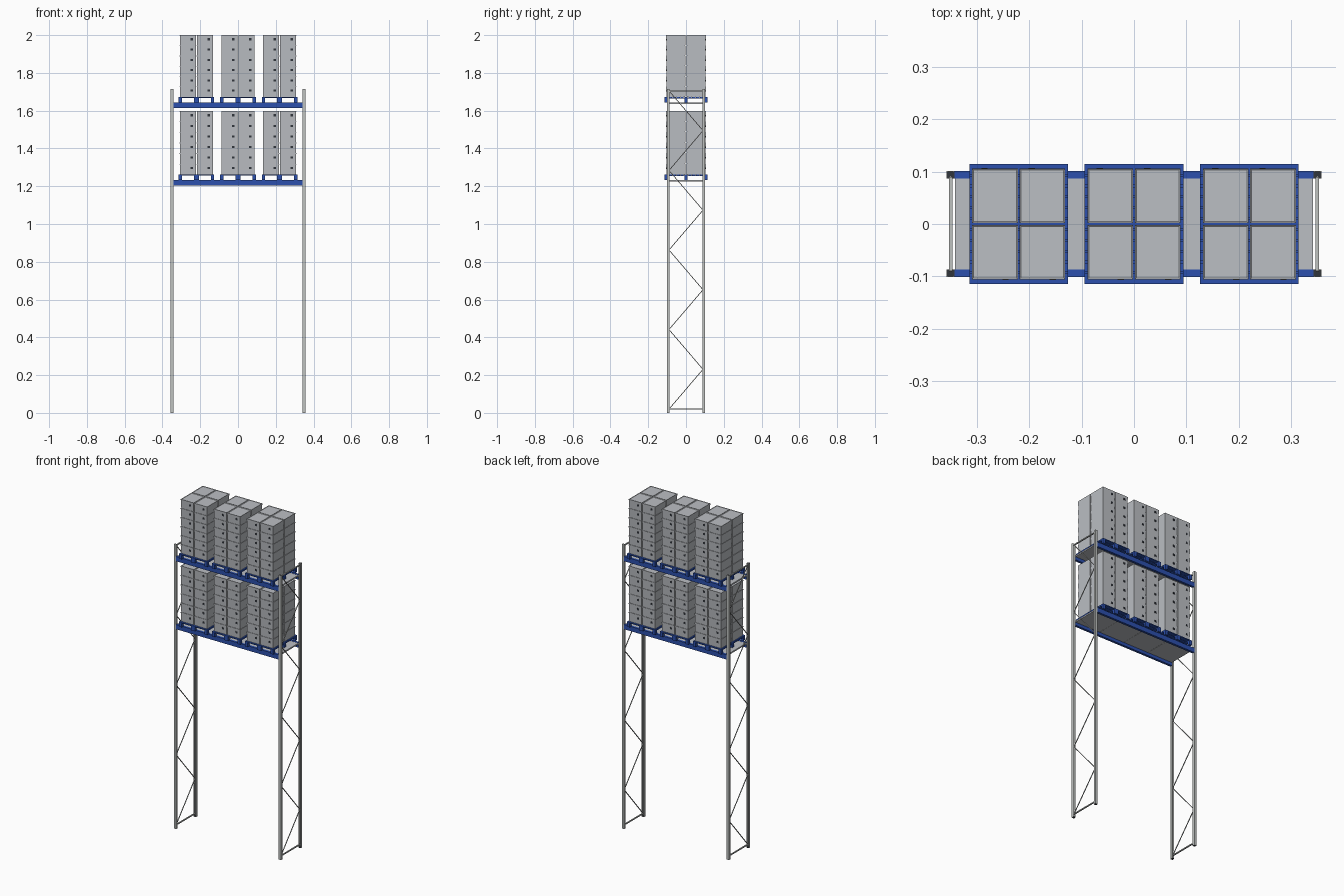
import bpy, bmesh, math
from mathutils import Vector, Matrix

if "Cube" in bpy.data.objects:
    bpy.data.objects.remove(bpy.data.objects["Cube"], do_unlink=True)


def material(name, rgb):
    m = bpy.data.materials.new(name)
    m.use_nodes = True
    m.diffuse_color = (*rgb, 1)
    m.node_tree.nodes["Principled BSDF"].inputs["Base Color"].default_value = (*rgb, 1)
    return m


GREY = material("carton grey", (0.50, 0.52, 0.55))
STEEL = material("galvanised steel", (0.52, 0.54, 0.53))
BLUE = material("beam blue", (0.025, 0.08, 0.42))
DARK = material("dark grey", (0.03, 0.035, 0.045))


def add_box(bm, x0, x1, y0, y1, z0, z1, mat=0):
    """Axis-aligned block between two corners."""
    size = Vector((x1 - x0, y1 - y0, z1 - z0))
    mid = Vector((x0 + x1, y0 + y1, z0 + z1)) / 2
    mtx = Matrix.Translation(mid) @ Matrix.Diagonal((*size, 1))
    verts = bmesh.ops.create_cube(bm, size=1, matrix=mtx)["verts"]
    for f in {f for v in verts for f in v.link_faces}:
        f.material_index = mat
    return verts


def add_bar(bm, a, b, width, height):
    """Straight bar from a to b."""
    a, b = Vector(a), Vector(b)
    d = b - a
    mtx = (Matrix.Translation((a + b) / 2) @ d.to_track_quat('Z', 'X').to_matrix().to_4x4()
           @ Matrix.Diagonal((width, height, d.length, 1)))
    bmesh.ops.create_cube(bm, size=1, matrix=mtx)


def finish(name, bm, *mats):
    mesh = bpy.data.meshes.new(name)
    bm.to_mesh(mesh)
    bm.free()
    for m in mats:
        mesh.materials.append(m)
    ob = bpy.data.objects.new(name, mesh)
    bpy.context.collection.objects.link(ob)
    return ob


# Main dimensions
POST_IN, POST_OUT = 0.342, 0.357
Y_IN, Y_OUT = 0.087, 0.101
POST_TOP = 1.715
BEAM_H = 0.028
PALLET_H = 0.03
PALLET_X, PALLET_Y = 0.094, 0.114
LEVELS = {"lower": (1.205, 1.598), "upper": (1.615, 2.0)}
ROWS = 6


def post(sx, sy, name):
    # Open channel post, mouth turned to the bracing, on a dark foot
    bm = bmesh.new()
    xs = sorted((sx * POST_IN, sx * POST_OUT))
    t = 0.002
    ys = sorted((sy * Y_OUT, sy * (Y_OUT - t)))
    add_box(bm, *xs, *ys, 0, POST_TOP)
    flange = sorted((sy * (Y_OUT - t), sy * Y_IN))
    add_box(bm, xs[0], xs[0] + t, *flange, 0, POST_TOP)
    add_box(bm, xs[1] - t, xs[1], *flange, 0, POST_TOP)
    foot = sorted((sy * Y_OUT, sy * Y_IN))
    add_box(bm, *xs, *foot, 0, 0.004, 1)
    finish(name, bm, STEEL, DARK)


def bracing(sx, name):
    # Zigzag rods plus a horizontal tie at the top and bottom
    bm = bmesh.new()
    x = sx * (POST_IN + POST_OUT) / 2
    y, steps, bottom, top = 0.09, 8, 0.02, 1.705
    points = [(x, -y if i % 2 == 0 else y, bottom + (top - bottom) * i / steps)
              for i in range(steps + 1)]
    for a, b in zip(points, points[1:]):
        add_bar(bm, a, b, 0.004, 0.004)
    for z in (bottom, top):
        add_box(bm, x - 0.0035, x + 0.0035, -y, y, z - 0.003, z + 0.003)
    finish(name, bm, STEEL)


def beam(sy, z, name):
    bm = bmesh.new()
    ys = sorted((sy * Y_IN, sy * Y_OUT))
    add_box(bm, -POST_IN, POST_IN, *ys, z, z + BEAM_H)
    finish(name, bm, BLUE)


def shelf_deck(z, name):
    # Four sheet panels side by side between the beams
    bm = bmesh.new()
    n = 4
    w = 2 * POST_IN / n
    for i in range(n):
        x = -POST_IN + i * w
        add_box(bm, x + 0.0005, x + w - 0.0005, -Y_IN, Y_IN, z + 0.019, z + BEAM_H - 0.001)
    finish(name, bm, GREY)


def pallet(cx, z, name):
    # Nine blocks, three stringers and a slatted top
    bm = bmesh.new()
    slat, stringer = 0.005, 0.004
    z_str = z + PALLET_H - slat - stringer
    for x, hw in ((-PALLET_X + 0.009, 0.009), (0, 0.013), (PALLET_X - 0.009, 0.009)):
        add_box(bm, cx + x - hw, cx + x + hw, -PALLET_Y, PALLET_Y, z_str, z_str + stringer)
        for y in (-PALLET_Y + 0.008, 0, PALLET_Y - 0.008):
            add_box(bm, cx + x - hw, cx + x + hw, y - 0.008, y + 0.008, z, z_str)
    n = 11
    pitch = 2 * PALLET_Y / n
    for i in range(n):
        y = -PALLET_Y + (i + 0.5) * pitch
        hw = pitch * (0.5 if i in (0, n - 1) else 0.42)
        add_box(bm, cx - PALLET_X, cx + PALLET_X, y - hw, y + hw,
                z + PALLET_H - slat, z + PALLET_H)
    finish(name, bm, BLUE)


def carton_stack(cx, z0, z1, name):
    # Two by two columns of tapered cartons with a dark mark on the outer face
    bm = bmesh.new()
    h = (z1 - z0) / ROWS
    w, d, taper = 0.087, 0.104, 0.95
    for sx in (-1, 1):
        for sy in (-1, 1):
            x, y = cx + sx * 0.045, sy * 0.0535
            for r in range(ROWS):
                z = z0 + r * h
                verts = add_box(bm, x - w / 2, x + w / 2, y - d / 2, y + d / 2, z, z + h)
                for v in verts:
                    if v.co.z < z + h / 2:
                        v.co.x = x + (v.co.x - x) * taper
                        v.co.y = y + (v.co.y - y) * taper
                if r == ROWS - 1:
                    # Rim around the lid of the top carton
                    lid = [f for f in {f for v in verts for f in v.link_faces}
                           if f.calc_center_median().z > z + h * 0.9]
                    bmesh.ops.inset_region(bm, faces=lid, thickness=0.004, depth=-0.002)
                mx, face = x - sy * 0.02, y + sy * (d / 2 - 0.001)
                add_box(bm, mx - 0.006, mx + 0.006, face - 0.002, face + 0.002,
                        z + h * 0.5, z + h * 0.7, 1)
    bmesh.ops.recalc_face_normals(bm, faces=bm.faces)
    finish(name, bm, GREY, DARK)


# End frames
for sx, side in ((-1, "right"), (1, "left")):
    bracing(sx, f"{side}_frame_bracing")
    for sy, end in ((-1, "front"), (1, "back")):
        post(sx, sy, f"{end}_{side}_post")

# Loaded shelves
for level, (z, top) in LEVELS.items():
    for sy, end in ((-1, "front"), (1, "back")):
        beam(sy, z, f"{level}_{end}_beam")
    shelf_deck(z, f"{level}_shelf_deck")
    for cx, place in ((-0.22, "right"), (0, "middle"), (0.22, "left")):
        pallet(cx, z + BEAM_H, f"{level}_{place}_pallet")
        carton_stack(cx, z + BEAM_H + PALLET_H, top, f"{level}_{place}_carton_stack")
